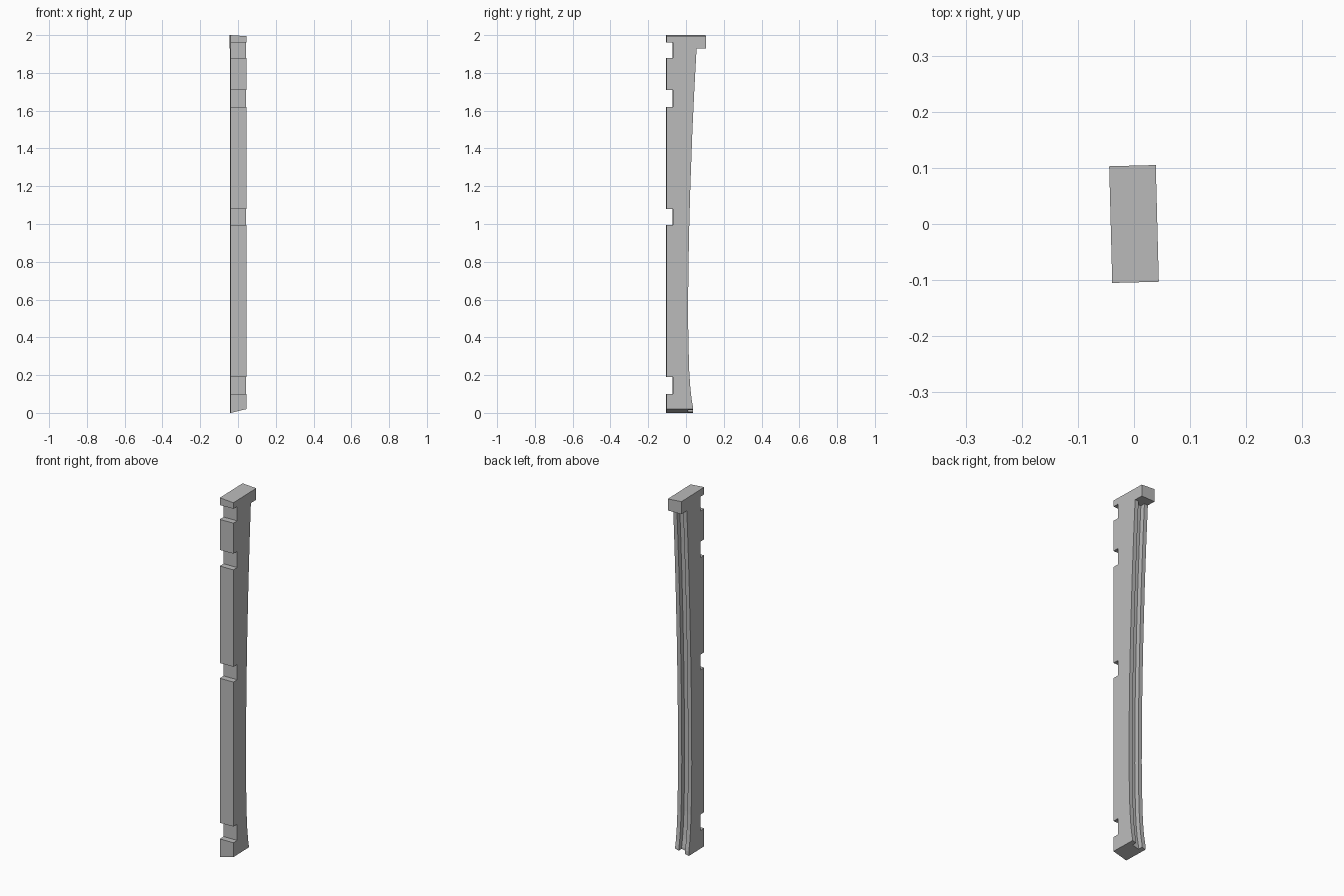
import bpy, bmesh, math
from mathutils import Matrix

if "Cube" in bpy.data.objects:
    bpy.data.objects.remove(bpy.data.objects["Cube"], do_unlink=True)

HALF = 0.0415          # half width of the post
FRONT, BACK = -0.104, 0.104
NOTCH_Y = -0.07
GROOVE_HALF, GROOVE_DEPTH = 0.019, 0.026
TURN = Matrix.Rotation(math.radians(1.5), 4, 'Z')

grey = bpy.data.materials.new("plain grey")
grey.use_nodes = True
colour = (0.5, 0.5, 0.5, 1)
grey.diffuse_color = colour
grey.node_tree.nodes["Principled BSDF"].inputs["Base Color"].default_value = colour


def extrude_profile(name, profile, half):
    """Extrude a (y, z) outline across x, centred on x = 0."""
    bm = bmesh.new()
    face = bm.faces.new([bm.verts.new((-half, y, z)) for y, z in profile])
    ext = bmesh.ops.extrude_face_region(bm, geom=[face])
    verts = [g for g in ext["geom"] if isinstance(g, bmesh.types.BMVert)]
    bmesh.ops.translate(bm, verts=verts, vec=(2 * half, 0, 0))
    bmesh.ops.recalc_face_normals(bm, faces=bm.faces)
    # sloped foot and very slightly sloped top
    for v in bm.verts:
        t = (v.co.x + HALF) / (2 * HALF)
        if 0 <= v.co.z < 0.001:
            v.co.z += 0.02 * t
        elif v.co.z > 1.999:
            v.co.z -= 0.006 * t
    bm.transform(TURN)
    mesh = bpy.data.meshes.new(name)
    bm.to_mesh(mesh)
    bm.free()
    mesh.materials.append(grey)
    obj = bpy.data.objects.new(name, mesh)
    bpy.context.collection.objects.link(obj)
    return obj


# Curved back edge, from foot to head
curve = [(0.037, 0.025), (0.029, 0.07), (0.022, 0.13), (0.016, 0.22),
         (0.012, 0.36), (0.010, 0.5), (0.011, 0.7), (0.015, 0.95),
         (0.022, 1.2), (0.033, 1.5), (0.044, 1.73), (0.055, 1.93)]

# Front edge with square notches, from head to foot
front = [(FRONT, 2.0)]
for low, high in [(1.88, 1.96), (1.62, 1.71), (0.995, 1.08), (0.10, 0.19)]:
    front += [(FRONT, high), (NOTCH_Y, high), (NOTCH_Y, low), (FRONT, low)]
front.append((FRONT, 0.0))

post = extrude_profile(
    "notched_post", [(0.037, 0.0)] + curve + [(BACK, 1.93), (BACK, 2.0)] + front, HALF)

# Channel that follows the curved back and stops under the head block
inner = [(y - GROOVE_DEPTH, z) for y, z in curve]
cutter = extrude_profile(
    "groove_cutter",
    [(inner[0][0], -0.1)] + inner + [(0.09, 1.93), (0.09, -0.1)], GROOVE_HALF)
cutter.hide_render = True
cutter.hide_set(True)

cut = post.modifiers.new("back_groove", 'BOOLEAN')
cut.operation = 'DIFFERENCE'
cut.solver = 'EXACT'
cut.object = cutter
bpy.context.view_layer.objects.active = post
bpy.ops.object.modifier_apply(modifier=cut.name)
bpy.data.objects.remove(cutter, do_unlink=True)
